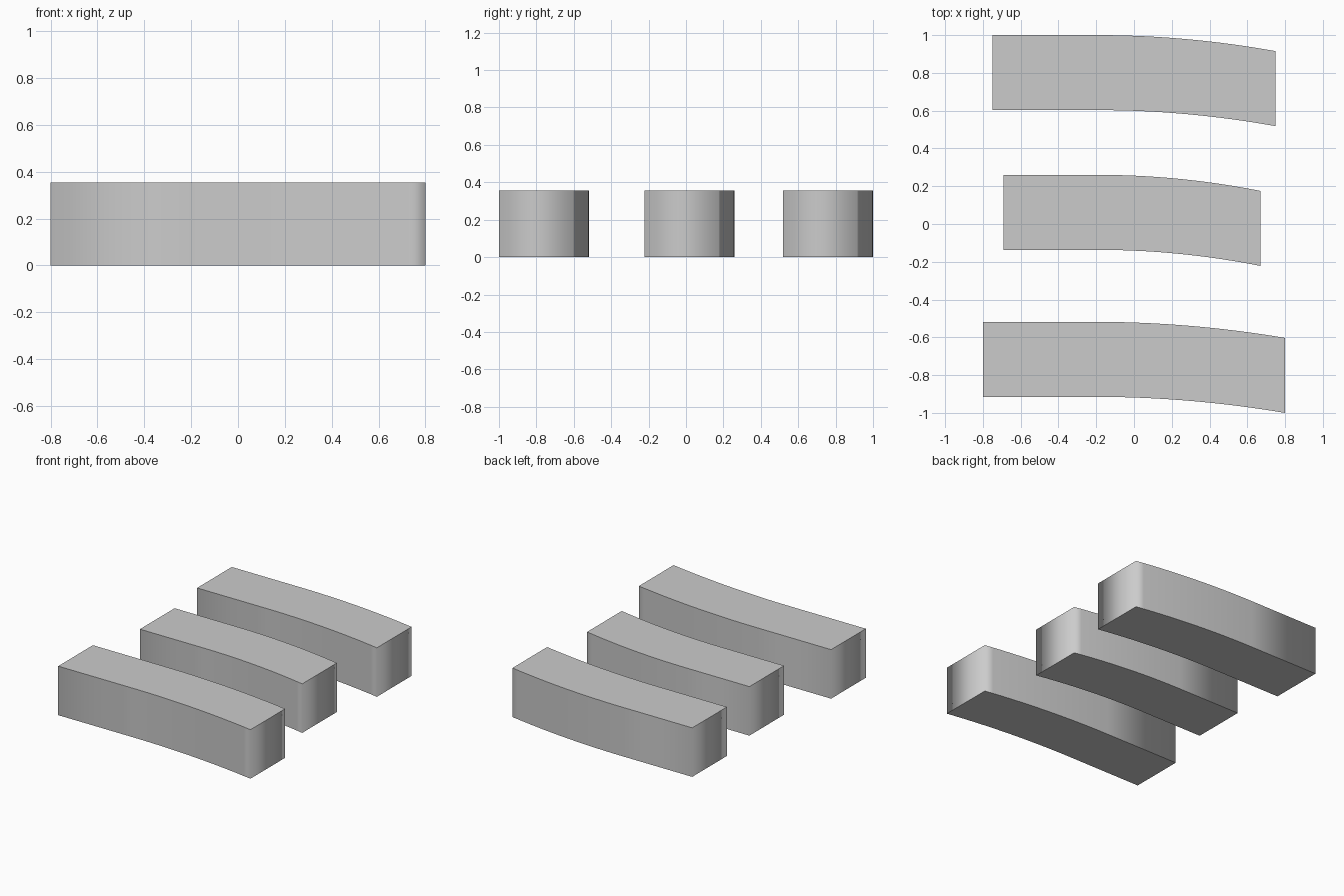
import bpy, bmesh

if "Cube" in bpy.data.objects:
    bpy.data.objects.remove(bpy.data.objects["Cube"])

HEIGHT = 0.355
WIDTH = 0.397
DROP = 0.085      # sideways bend at the right end
STEPS = 16


def bent_bar(name, x0, x1, y_back):
    """Upright bar: straight on the left, gently bent toward the front on the right."""
    start = x0 + 0.37 * (x1 - x0)
    path = [(x0, y_back)]
    for i in range(STEPS + 1):
        t = i / STEPS
        path.append((start + (x1 - start) * t, y_back - DROP * t * t))
    outline = [(x, y - WIDTH) for x, y in path] + path[::-1]

    bm = bmesh.new()
    base = bm.faces.new([bm.verts.new((x, y, 0)) for x, y in outline])
    res = bmesh.ops.extrude_face_region(bm, geom=[base], use_keep_orig=True)
    top = [v for v in res["geom"] if isinstance(v, bmesh.types.BMVert)]
    bmesh.ops.translate(bm, verts=top, vec=(0, 0, HEIGHT))
    bmesh.ops.recalc_face_normals(bm, faces=bm.faces)

    # Smooth side walls, crisp flat top and bottom
    for f in bm.faces:
        f.smooth = abs(f.normal.z) < 0.5
    for e in bm.edges:
        flat = abs(e.verts[0].co.z - e.verts[1].co.z) < 1e-5
        e.smooth = not flat

    mesh = bpy.data.meshes.new(name)
    bm.to_mesh(mesh)
    bm.free()
    obj = bpy.data.objects.new(name, mesh)
    bpy.context.collection.objects.link(obj)
    return obj


# Three bars from back to front
bent_bar("back_bar", -0.75, 0.75, 1.0)
bent_bar("middle_bar", -0.69, 0.67, 0.26)
bent_bar("front_bar", -0.80, 0.80, -0.518)
